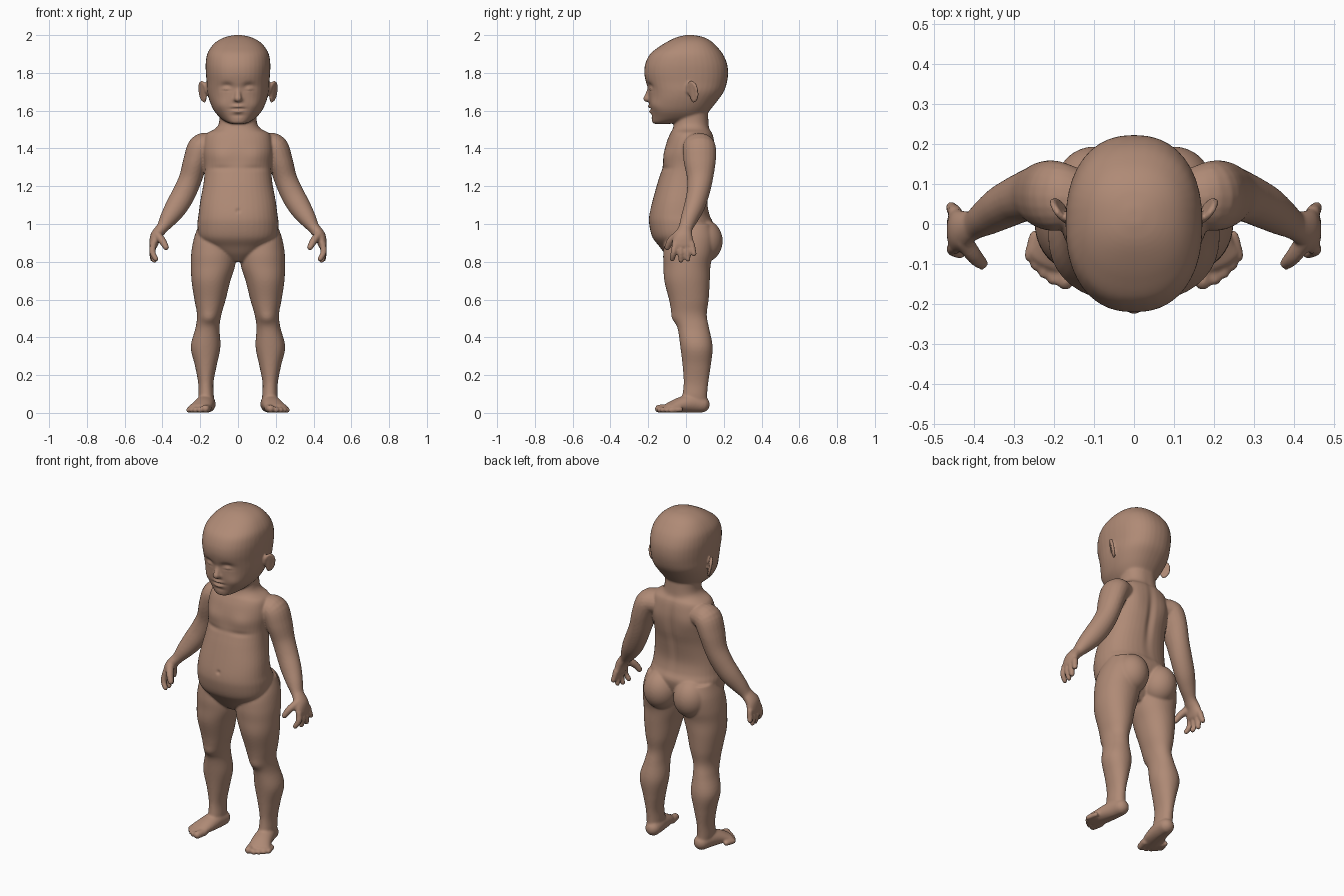
import bpy, bmesh, math
from mathutils import Vector

bm = bmesh.new()


def spline(rows, steps=5):
    """Catmull-Rom interpolation of equally long tuples."""
    out = []
    for i in range(len(rows) - 1):
        a, b, c, d = rows[max(i - 1, 0)], rows[i], rows[i + 1], rows[min(i + 2, len(rows) - 1)]
        for k in range(steps):
            t = k / steps
            out.append([0.5 * (2 * q + (r - p) * t + (2 * p - 5 * q + 4 * r - s) * t * t
                               + (3 * q - p - 3 * r + s) * t ** 3) for p, q, r, s in zip(a, b, c, d)])
    return out + [list(rows[-1])]


def loft(rings, s):
    """Closed skin over rings of points; s = -1 mirrors it."""
    vs = [[bm.verts.new((p[0] * s, p[1], p[2])) for p in ring] for ring in rings]
    n = len(vs[0])
    for a, b in zip(vs, vs[1:]):
        for i in range(n):
            bm.faces.new((a[i], a[(i + 1) % n], b[(i + 1) % n], b[i]))
    bm.faces.new(vs[0][::-1])
    bm.faces.new(vs[-1])


def column(rows, power=2.0, s=1, n=40):
    """Upright form from rows of z, x0, x1, y0, y1."""
    rings = []
    for z, x0, x1, y0, y1 in spline(rows):
        ring = []
        for i in range(n):
            c, d = math.cos(math.tau * i / n), math.sin(math.tau * i / n)
            c = math.copysign(abs(c) ** (2 / power), c)
            d = math.copysign(abs(d) ** (2 / power), d)
            ring.append(((x0 + x1) / 2 + c * (x1 - x0) / 2, (y0 + y1) / 2 + d * (y1 - y0) / 2, z))
        rings.append(ring)
    loft(rings, s)


def limb(path, ref, s=1, n=20):
    """Round-ended tube along x, y, z, radius along ref, radius across."""
    pts = spline(path)
    pos = [Vector(p[:3]) for p in pts]
    last = len(pts) - 1
    rings = []

    def ring(i, scale=1.0, shift=0.0):
        t = (pos[min(i + 1, last)] - pos[max(i - 1, 0)]).normalized()
        u = (Vector(ref) - t * t.dot(Vector(ref))).normalized()
        v = t.cross(u)
        c = pos[i] + t * shift
        rings.append([c + u * (math.cos(math.tau * k / n) * pts[i][3] * scale)
                      + v * (math.sin(math.tau * k / n) * pts[i][4] * scale) for k in range(n)])

    caps = [math.radians(a) for a in (25, 50, 70, 84)]
    for a in reversed(caps):
        ring(0, math.cos(a), -math.sin(a) * min(pts[0][3:]))
    for i in range(last + 1):
        ring(i)
    for a in caps:
        ring(last, math.cos(a), math.sin(a) * min(pts[-1][3:]))
    loft(rings, s)


Y, Z = (0, 1, 0), (0, 0, 1)

# torso and neck: z, half width, front, back
torso = [(.80, .04, -.07, .05), (.84, .11, -.11, .08), (.88, .16, -.14, .10), (.93, .205, -.178, .13),
         (1.0, .215, -.195, .145), (1.05, .209, -.194, .125), (1.12, .20, -.178, .115),
         (1.22, .182, -.15, .13), (1.30, .177, -.125, .148), (1.38, .185, -.115, .155),
         (1.44, .18, -.10, .15), (1.48, .165, -.083, .14), (1.505, .12, -.07, .125),
         (1.54, .10, -.062, .12), (1.62, .10, -.05, .115)]
column([(z, -w, w, f, b) for z, w, f, b in torso], 2.3)

# head
head = [(1.53, .03, -.165, -.09), (1.537, .055, -.178, -.03), (1.56, .092, -.182, .09),
        (1.60, .127, -.188, .125), (1.65, .15, -.195, .165), (1.70, .163, -.199, .20),
        (1.75, .166, -.212, .217), (1.80, .17, -.221, .223), (1.85, .171, -.215, .217),
        (1.90, .163, -.19, .195), (1.94, .14, -.14, .163), (1.97, .108, -.09, .13),
        (1.99, .066, -.045, .09), (2.0, .02, 0, .04)]
column([(z, -w, w, f, b) for z, w, f, b in head], 2.3)

# nose
limb([(0, -.19, 1.725, .012, .013), (0, -.2, 1.69, .014, .015), (0, -.208, 1.664, .019, .02)], Y)

for s in (1, -1):
    # nostril wing
    limb([(.016, -.195, 1.662, .014, .011), (.02, -.19, 1.658, .012, .011)], Z, s)

    # ear: thin shell with a raised rim
    def ear_point(a, k):
        u, w = math.cos(a) * .029 * k, math.sin(a) * .05 * k
        return (.184 + .6 * u + .15 * w, .034 + .8 * u - .1 * w, 1.70 + w)
    limb([(*ear_point(-math.pi / 2, .8), .016, .009), (*ear_point(0, 0), .027, .009),
          (*ear_point(math.pi / 2, .7), .02, .009)], (.6, .8, 0), s)
    limb([(*ear_point(math.radians(a), 1), .009, .009) for a in range(-90, 181, 30)], (.8, -.6, 0.01), s)

    # arm
    limb([(.15, .065, 1.415, .075, .066), (.195, .07, 1.405, .088, .071), (.225, .073, 1.33, .085, .066),
          (.252, .074, 1.24, .069, .061), (.287, .063, 1.16, .06, .062), (.327, .043, 1.09, .055, .059),
          (.367, .018, 1.03, .046, .047), (.397, 0, .985, .038, .033), (.415, -.008, .96, .04, .028)], Y, s)

    # palm, fingers and thumb
    limb([(.405, -.005, .975, .037, .031), (.435, -.014, .935, .05, .03), (.447, -.017, .89, .06, .023)], Y, s)
    for y0, x1, y1, z1 in ((-.057, .435, -.073, .815), (-.027, .443, -.027, .808),
                           (.002, .452, .01, .814), (.03, .458, .042, .843)):
        limb([(.448, y0, .895, .017, .018), (.453, (y0 + y1) / 2, (.885 + z1) / 2, .0165, .0165),
              (x1, y1, z1, .0145, .0145)], Y, s, 14)
    limb([(.428, -.04, .945, .024, .022), (.4, -.08, .91, .021, .02), (.381, -.099, .876, .016, .016)], Y, s)

    # leg: z, inner, outer, front, back
    column([(1.0, .05, .205, -.05, .13), (.93, .03, .232, -.105, .15), (.85, .012, .247, -.12, .145),
            (.78, .015, .249, -.119, .13), (.70, .04, .246, -.115, .126), (.60, .065, .231, -.09, .12),
            (.52, .088, .217, -.073, .11), (.45, .098, .225, -.045, .122), (.35, .093, .25, -.03, .141),
            (.25, .113, .228, -.018, .131), (.16, .13, .211, -.012, .118), (.09, .128, .21, -.02, .112),
            (.04, .128, .205, -.03, .115)], 2.1, s)

    # buttock
    column([(.91 + .115 * math.sin(a), .1 - .098 * math.cos(a), .1 + .098 * math.cos(a),
             .09 - .1 * math.cos(a), .09 + .104 * math.cos(a))
            for a in (math.radians(d) for d in range(-85, 86, 17))], 2.0, s)

    # foot and toes
    limb([(.162, .082, .045, .044, .044), (.17, .03, .05, .05, .05), (.186, -.04, .04, .039, .057),
          (.206, -.092, .026, .025, .062)], Z, s, 28)
    for x, y, r in ((.172, -.143, .022), (.202, -.138, .016), (.225, -.122, .0155),
                    (.245, -.102, .015), (.261, -.08, .0145)):
        limb([(x - .012, y + .05, r + .003, r, r), (x, y, r, r, r)], Z, s, 14)

# fuse all parts into one smooth skin
bmesh.ops.recalc_face_normals(bm, faces=bm.faces[:])
mesh = bpy.data.meshes.new("parts")
bm.to_mesh(mesh)
bm.free()
body = bpy.data.objects.new("child_figure", mesh)
bpy.context.collection.objects.link(body)
fuse = body.modifiers.new("fuse", 'REMESH')
fuse.mode = 'VOXEL'
fuse.voxel_size = .006
soft = body.modifiers.new("soften", 'SMOOTH')
soft.factor = .5
soft.iterations = 7
skin = bpy.data.meshes.new_from_object(body.evaluated_get(bpy.context.evaluated_depsgraph_get()))
body.modifiers.clear()
body.data = skin

# soft modelling: centre, spread, push along the normal (mirrored)
bumps = [
    (.06, -.19, 1.725, .034, .06, .022, -.015),   # eye socket
    (.062, -.18, 1.715, .021, .05, .014, .011),   # eyelid
    (.062, -.18, 1.705, .022, .05, .004, -.004),  # lid line
    (.08, -.15, 1.63, .035, .05, .03, .007),      # cheek
    (0, -.2, 1.623, .028, .05, .009, .011),       # upper lip
    (0, -.2, 1.596, .025, .05, .009, .01),        # lower lip
    (0, -.2, 1.609, .034, .05, .005, -.008),      # mouth line
    (0, -.19, 1.574, .03, .05, .008, -.004),      # chin crease
    (.09, -.11, 1.36, .06, .06, .045, .008),      # chest
    (.09, -.12, 1.295, .07, .05, .014, -.005),    # chest crease
    (0, -.185, 1.07, .011, .05, .011, -.007),     # navel
    (.155, -.07, .50, .035, .04, .03, .008),      # knee
    (0, .14, 1.28, .022, .06, .17, -.012),        # spine
    (.1, .15, 1.37, .05, .05, .07, .006),         # shoulder blade
]
bumps += [(-b[0],) + b[1:] for b in bumps if b[0]]
moves = []
for v in skin.vertices:
    push = 0
    for x, y, z, rx, ry, rz, h in bumps:
        dz = (v.co.z - z) / rz
        if abs(dz) < 2.5:
            push += h * math.exp(-dz * dz - ((v.co.x - x) / rx) ** 2 - ((v.co.y - y) / ry) ** 2)
    moves.append(v.co + v.normal * push)
for v, co in zip(skin.vertices, moves):
    v.co = (co.x, co.y, max(co.z, .003))

mat = bpy.data.materials.new("warm clay")
mat.diffuse_color = (.43, .255, .18, 1)
skin.materials.clear()
skin.materials.append(mat)
skin.polygons.foreach_set("use_smooth", [True] * len(skin.polygons))
skin.update()
